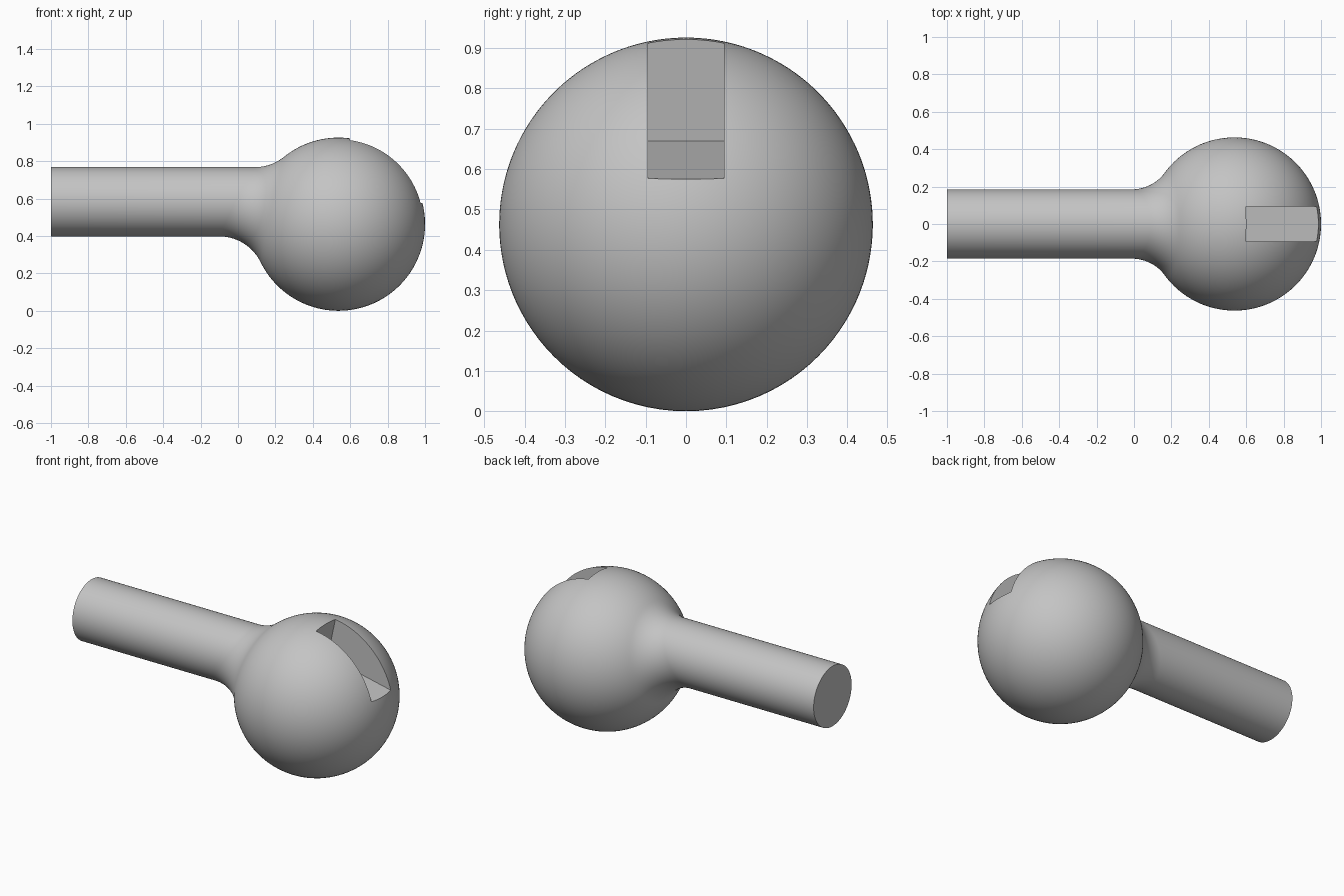
import bpy
import bmesh
from math import cos, sin, sqrt, pi
from mathutils import Vector

cube = bpy.data.objects.get("Cube")
if cube:
    bpy.data.objects.remove(cube, do_unlink=True)

BALL = Vector((0.537, 0, 0.463))
BALL_R = 0.463
SHAFT_Z, SHAFT_R = 0.583, 0.185
FILLET_R = 0.247
SIDES, ARC_STEPS, BALL_STEPS = 128, 14, 56

grey = bpy.data.materials.new("plain grey")
grey.use_nodes = True
grey.diffuse_color = (0.55, 0.55, 0.55, 1)
grey.node_tree.nodes["Principled BSDF"].inputs["Base Color"].default_value = grey.diffuse_color


def make_object(name, bm):
    bmesh.ops.recalc_face_normals(bm, faces=bm.faces)
    mesh = bpy.data.meshes.new(name)
    bm.to_mesh(mesh)
    bm.free()
    mesh.materials.append(grey)
    obj = bpy.data.objects.new(name, mesh)
    bpy.context.collection.objects.link(obj)
    return obj


def strip(angle):
    """Points along shaft, rolling-ball fillet and ball at one angle round the shaft."""
    out = Vector((0, cos(angle), sin(angle)))
    axis = Vector((0, 0, SHAFT_Z))
    centre = axis + out * (SHAFT_R + FILLET_R)
    off = centre - BALL
    centre.x = BALL.x - sqrt((BALL_R + FILLET_R) ** 2 - off.y ** 2 - off.z ** 2)
    to_ball = (BALL - centre).normalized()
    points = [Vector((-1, 0, SHAFT_Z)) + out * SHAFT_R]
    points += [centre + FILLET_R * (-out).slerp(to_ball, i / ARC_STEPS)
               for i in range(ARC_STEPS + 1)]
    points += [BALL + BALL_R * (-to_ball).slerp(Vector((1, 0, 0)), i / BALL_STEPS)
               for i in range(1, BALL_STEPS)]
    return points


# Shaft blended into the off-centre ball
bm = bmesh.new()
rows = [[bm.verts.new(p) for p in strip(2 * pi * k / SIDES)] for k in range(SIDES)]
pole = bm.verts.new(BALL + Vector((BALL_R, 0, 0)))
for k, row in enumerate(rows):
    after = rows[(k + 1) % SIDES]
    for i in range(len(row) - 1):
        bm.faces.new((row[i], row[i + 1], after[i + 1], after[i]))
    bm.faces.new((row[-1], pole, after[-1]))
bm.faces.new([row[0] for row in rows])
ball = make_object("ball_and_shaft", bm)

# Tilted rectangular notch in the ball
corner = Vector((0.546, 0, 0.67))
along = Vector((0.977, 0, -0.211)).normalized()
up = Vector((-along.z, 0, along.x))
bm = bmesh.new()
bmesh.ops.create_cube(bm, size=1)
for v in bm.verts:
    a, b, c = v.co
    v.co = corner + along * (a + 0.5) * 0.8 + up * (c + 0.5) * 0.8 + Vector((0, b * 0.188, 0))
cutter = make_object("notch_cutter", bm)
cutter.hide_render = True

cut = ball.modifiers.new("notch", 'BOOLEAN')
cut.operation = 'DIFFERENCE'
cut.solver = 'EXACT'
cut.object = cutter
bpy.ops.object.select_all(action='DESELECT')
bpy.context.view_layer.objects.active = ball
ball.select_set(True)
bpy.ops.object.modifier_apply(modifier=cut.name)
bpy.data.objects.remove(cutter, do_unlink=True)
bpy.ops.object.shade_smooth_by_angle(angle=pi / 6)
